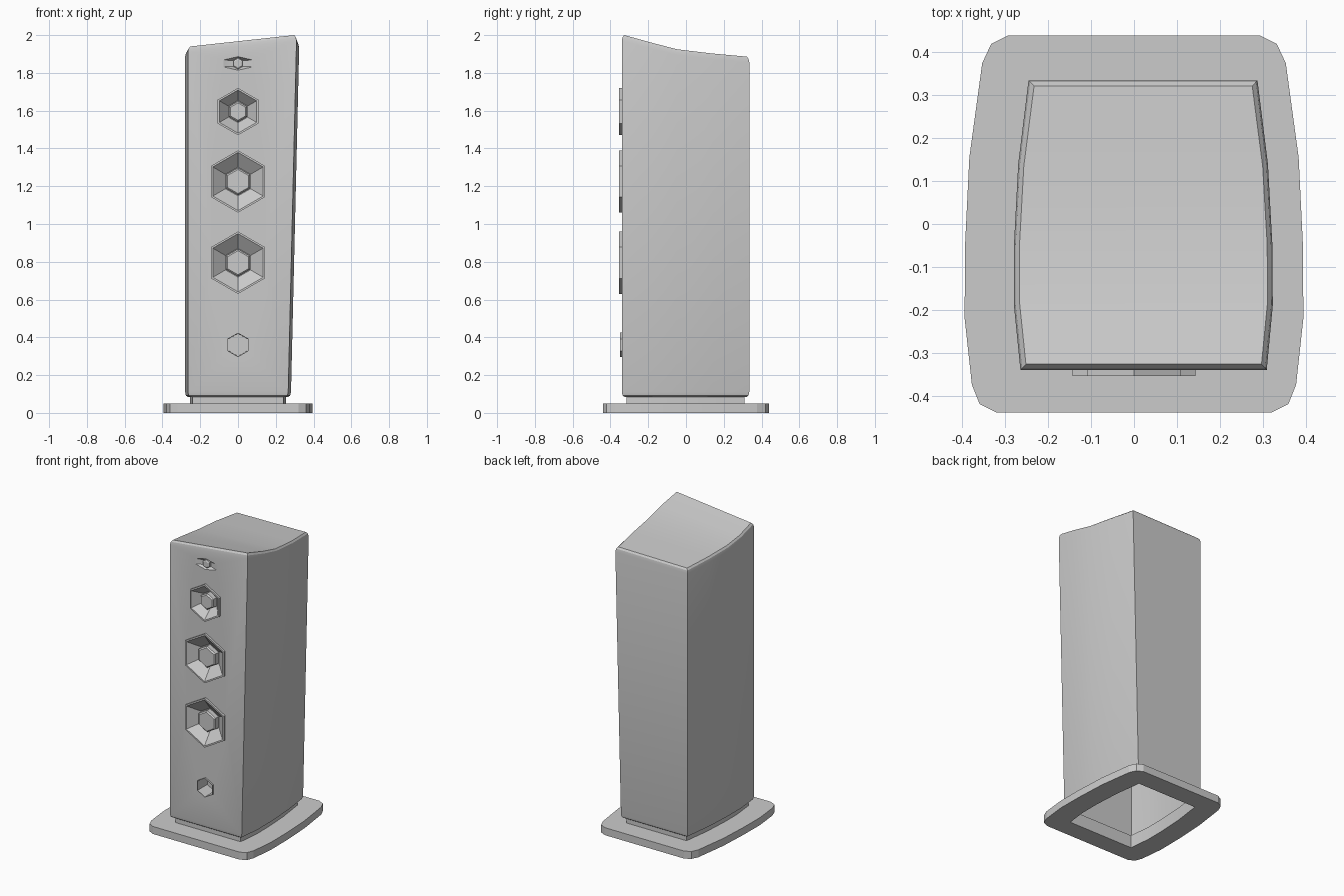
import bpy, bmesh, math

if "Cube" in bpy.data.objects:
    bpy.data.objects.remove(bpy.data.objects["Cube"])

# Cabinet plan: (y, half width, top height on right, top height on left), front to back
ROWS = [(-.34, .265, 2.0, 1.94), (-.19, .28, 1.96, 1.915), (-.05, .28, 1.925, 1.898),
        (.14, .27, 1.903, 1.89), (.335, .246, 1.886, 1.88)]
# Hexagonal openings in the front: name, height, radius, x stretch
TWEETER, MID, WOOFERS, PORT = 1.85, 1.595, (1.225, .795), .36
OPENINGS = [(TWEETER, .036, 2.5), (MID, .125, 1), (WOOFERS[0], .165, 1),
            (WOOFERS[1], .165, 1), (PORT, .065, 1)]


def finish(bm, name, angle=25):
    me = bpy.data.meshes.new(name)
    bm.to_mesh(me)
    bm.free()
    ob = bpy.data.objects.new(name, me)
    bpy.context.collection.objects.link(ob)
    bpy.ops.object.select_all(action='DESELECT')
    ob.select_set(True)
    bpy.context.view_layer.objects.active = ob
    bpy.ops.object.shade_smooth_by_angle(angle=math.radians(angle))
    return ob


def hexagon(r, y, z, sx=1):
    return [(sx * r * math.sin(i * math.pi / 3), y, z + r * math.cos(i * math.pi / 3))
            for i in range(6)]


def loop_edges(bm, pts):
    vs = [bm.verts.new(p) for p in pts]
    return [bm.edges.new((vs[i], vs[(i + 1) % len(vs)])) for i in range(len(vs))]


def outline(inset, z=None, drop=0):
    """Cabinet cross-section; a level one if z is given, else following the sloped top."""
    pts = []
    for side, rows in ((1, ROWS), (-1, ROWS[::-1])):
        for y, w, zr, zl in rows:
            h = z if z is not None else (zr if side > 0 else zl) - drop
            lean = .045 * max(0, h - .085) / 1.9 if side > 0 else 0
            pts.append((side * (w - inset) + lean, y * (1 - inset / .34), h))
    return pts


# Cabinet with recessed plinth: an open shell lofted upwards
bm = bmesh.new()
sections = [outline(.025, .05), outline(.025, .085), outline(.014, .085), outline(.004, .092),
            outline(0, .11), outline(0, drop=.03), outline(.004, drop=.011), outline(.013)]
rings = [[bm.verts.new(p) for p in s] for s in sections]
n = len(rings[0])
for k, (a, b) in enumerate(zip(rings, rings[1:])):
    for i in range(n):
        j = (i + 1) % n
        if k == 4 and i == n - 1:      # the front panel is filled below
            continue
        bm.faces.new((a[i], a[j], b[j], b[i]))
top = rings[-1]
for i in range(len(ROWS) - 1):
    bm.faces.new((top[i], top[i + 1], top[n - 2 - i], top[n - 1 - i]))

# Front panel with hexagonal openings
corners = (rings[4][n - 1], rings[4][0], rings[5][0], rings[5][n - 1])
edges = []
for i in range(4):
    pair = (corners[i], corners[(i + 1) % 4])
    edges.append(bm.edges.get(pair) or bm.edges.new(pair))
for z, r, sx in OPENINGS:
    edges += loop_edges(bm, hexagon(r, -.34, z, sx))
res = bmesh.ops.triangle_fill(bm, use_beauty=True, edges=edges, normal=(0, -1, 0))
for f in res['geom']:
    if isinstance(f, bmesh.types.BMFace):
        f.normal_update()
        if f.normal.y > 0:
            f.normal_flip()
finish(bm, "cabinet")

# Base plate with an opening below the plinth
half = [(.32, -.44), (.36, -.42), (.378, -.375), (.395, -.22), (.394, -.05),
        (.384, .155), (.354, .375), (.333, .42), (.293, .44)]
bm = bmesh.new()
edges = loop_edges(bm, [(x, y, 0) for x, y in half] + [(-x, y, 0) for x, y in half[::-1]])
edges += loop_edges(bm, outline(.025, 0))
bmesh.ops.triangle_fill(bm, use_beauty=True, edges=edges, normal=(0, 0, -1))
ext = bmesh.ops.extrude_face_region(bm, geom=bm.faces[:], use_keep_orig=True)
bmesh.ops.translate(bm, vec=(0, 0, .05),
                    verts=[v for v in ext['geom'] if isinstance(v, bmesh.types.BMVert)])
bmesh.ops.recalc_face_normals(bm, faces=bm.faces[:])
finish(bm, "base_plate", 15)


def hex_lathe(name, z, profile):
    """Six-sided turned part; profile points are (radius, y, x stretch), outside to centre."""
    bm = bmesh.new()
    rs = [[bm.verts.new(p) for p in hexagon(r, y, z, sx)] for r, y, sx in profile]
    for a, b in zip(rs, rs[1:]):
        for i in range(6):
            j = (i + 1) % 6
            bm.faces.new((b[i], b[j], a[j], a[i]))
    bm.faces.new(rs[-1][::-1])
    finish(bm, name)


def driver(name, z, r):
    plug = r * .44
    hex_lathe(name, z, [(r, -.34, 1), (r, -.354, 1), (r - .011, -.354, 1), (plug + .004, -.295, 1),
                        (plug, -.295, 1), (plug, -.325, 1), (plug - .009, -.333, 1)])


# Drivers, tweeter and port
driver("midrange_driver", MID, .125)
driver("upper_woofer", WOOFERS[0], .165)
driver("lower_woofer", WOOFERS[1], .165)
hex_lathe("tweeter", TWEETER, [(.036, -.34, 2.5), (.031, -.322, 1), (.028, -.322, 1),
                               (.028, -.335, 1), (.021, -.339, 1)])
hex_lathe("bass_port", PORT, [(.065, -.34, 1), (.065, -.35, 1), (.062, -.35, 1), (.06, -.25, 1)])
